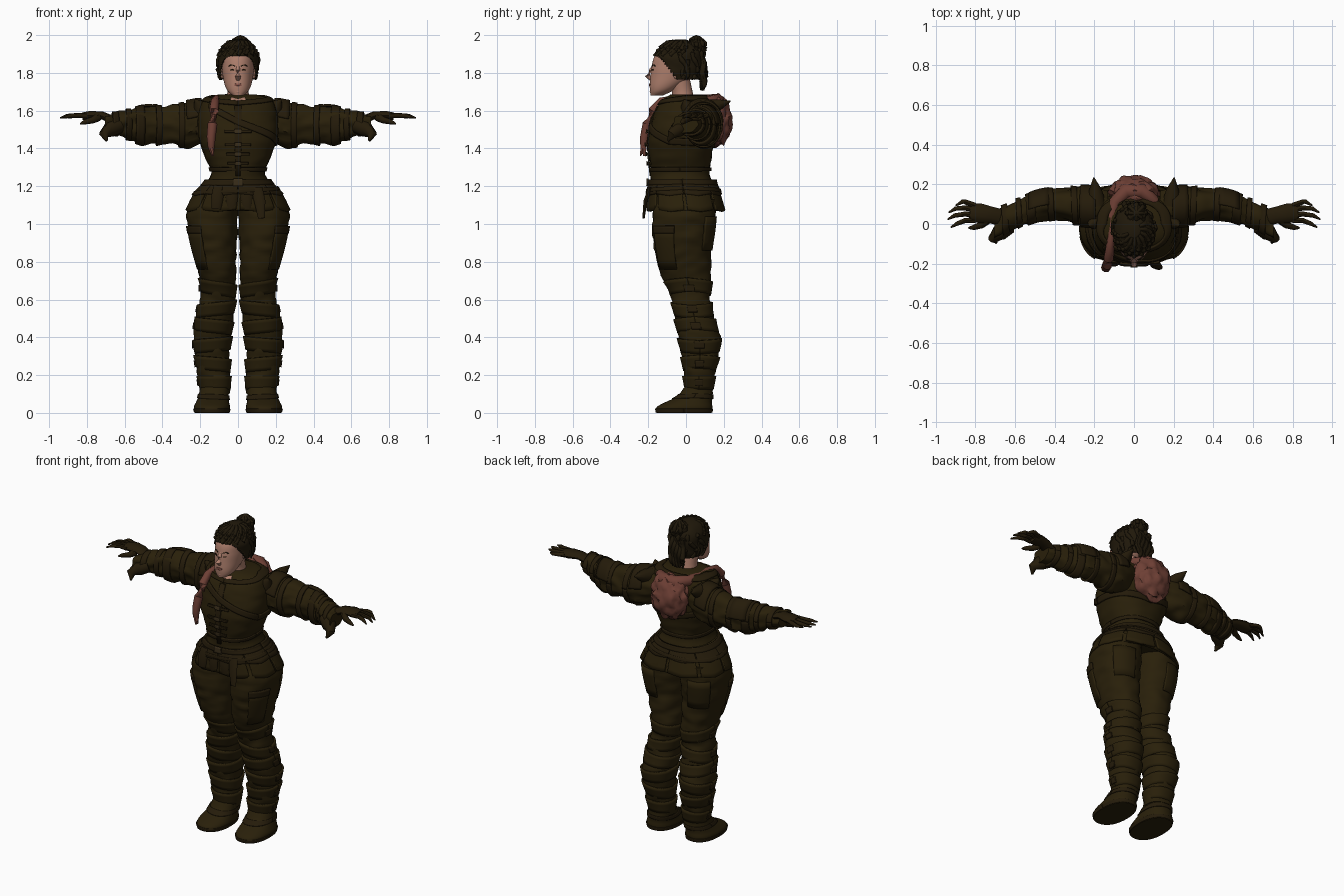
import bpy, bmesh, math, random
from mathutils import Vector, noise

random.seed(4)
PI = math.pi
FRONT = -PI / 2
if "Cube" in bpy.data.objects:
    bpy.data.objects.remove(bpy.data.objects["Cube"])


def material(name, rgb):
    m = bpy.data.materials.new(name)
    m.use_nodes = True
    m.diffuse_color = (*rgb, 1)
    bsdf = m.node_tree.nodes["Principled BSDF"]
    bsdf.inputs["Base Color"].default_value = (*rgb, 1)
    bsdf.inputs["Roughness"].default_value = 0.9
    return m


cloth = material("dark olive cloth", (.022, .014, .003))
leather = material("dark leather", (.018, .011, .003))
hair = material("dark hair", (.014, .009, .003))
skin = material("skin", (.42, .21, .15))
lip = material("lips", (.27, .1, .075))
red = material("rust wool", (.155, .05, .035))
metal = material("dull buckle", (.04, .026, .01))


def finish(name, bm, mat, mirror=False, thick=0):
    bmesh.ops.recalc_face_normals(bm, faces=bm.faces)
    mesh = bpy.data.meshes.new(name)
    bm.to_mesh(mesh)
    bm.free()
    mesh.materials.append(mat)
    ob = bpy.data.objects.new(name, mesh)
    bpy.context.collection.objects.link(ob)
    if thick:
        s = ob.modifiers.new("thickness", "SOLIDIFY")
        s.thickness, s.offset = thick, 0
    if mirror:
        ob.modifiers.new("mirror", "MIRROR")
    bpy.ops.object.select_all(action="DESELECT")
    ob.select_set(True)
    bpy.context.view_layer.objects.active = ob
    bpy.ops.object.shade_smooth_by_angle(angle=math.radians(45))
    return ob


# A profile is an axis, a squareness and rows of (position, centre a, centre b, radius a, radius b)
def sample(rows, k):
    k = min(max(k, rows[0][0]), rows[-1][0])
    i = max(j for j in range(len(rows) - 1) if rows[j][0] <= k)
    h = rows[i + 1][0] - rows[i][0]
    t = (k - rows[i][0]) / h

    def slope(j, c):
        lo, hi = rows[max(j - 1, 0)], rows[min(j + 1, len(rows) - 1)]
        return (hi[c] - lo[c]) / (hi[0] - lo[0])
    out = []
    for c in range(1, 5):
        a, b = rows[i][c], rows[i + 1][c]
        p, q = slope(i, c) * h, slope(i + 1, c) * h
        out.append(a + p * t + (3 * (b - a) - 2 * p - q) * t * t + (2 * (a - b) + p + q) * t ** 3)
    return out


def point(prof, k, ang, off=0):
    axis, power, rows = prof
    ca, cb, ra, rb = sample(rows, k)
    c, s = math.cos(ang), math.sin(ang)
    f = (abs(c) ** power + abs(s) ** power) ** (-1 / power)
    a, b = ca + (ra + off) * c * f, cb + (rb + off) * s * f
    return Vector((a, b, k)) if axis == "z" else Vector((k, a, b))


def grid(bm, rows, closed):
    vs = [[bm.verts.new(p) for p in r] for r in rows]
    n = len(vs[0])
    for a, b in zip(vs, vs[1:]):
        for j in range(n if closed else n - 1):
            bm.faces.new((a[j], a[(j + 1) % n], b[(j + 1) % n], b[j]))
    return vs


def loft(name, prof, mat, mirror=False, folds=0, n=40, steps=40, cap=True, thick=0, keep=None):
    bm = bmesh.new()
    lo, hi = prof[2][0][0], prof[2][-1][0]
    rows = []
    for i in range(steps + 1):
        k = lo + (hi - lo) * i / steps
        row = [point(prof, k, 2 * PI * j / n) for j in range(n)]
        rows.append([point(prof, k, 2 * PI * j / n, folds * noise.noise(p * 13 + Vector((0, 0, p.z * 14))))
                     for j, p in enumerate(row)])
    vs = grid(bm, rows, True)
    if cap:
        bm.faces.new(vs[0])
        bm.faces.new(vs[-1])
    if keep:
        bad = [f for f in bm.faces if not keep(f.calc_center_median())]
        bmesh.ops.delete(bm, geom=bad, context="FACES")
    return finish(name, bm, mat, mirror, thick)


# Strip of material lying on a profile; path is (position, angle)
def ribbon(name, prof, path, width, mat, off=.008, thick=.012, flare=0, mirror=False, n=14):
    bm = bmesh.new()
    pts = []
    for (k0, a0), (k1, a1) in zip(path, path[1:]):
        pts += [(k0 + (k1 - k0) * i / n, a0 + (a1 - a0) * i / n) for i in range(n)]
    pts.append(path[-1])
    rows = [[point(prof, k + width * (u - .5), a, off + flare * u) for k, a in pts]
            for u in (0, .25, .5, .75, 1)]
    grid(bm, rows, False)
    return finish(name, bm, mat, mirror, thick)


def band(name, prof, k, width, mat=leather, tilt=0, **kw):
    path = [(k + tilt * math.cos(i * PI / 2), i * PI / 2) for i in range(5)]
    return ribbon(name, prof, path, width, mat, **kw)


def tube(name, pts, radii, mat, mirror=False, sides=10, flat=1):
    bm = bmesh.new()
    pts = [Vector(p) for p in pts]
    rows = []
    for i, p in enumerate(pts):
        d = (pts[min(i + 1, len(pts) - 1)] - pts[max(i - 1, 0)]).normalized()
        u = d.cross(Vector((0, 0, 1)) if abs(d.z) < .9 else Vector((0, 1, 0))).normalized()
        v = d.cross(u) * flat
        rows.append([p + radii[i] * (u * math.cos(t) + v * math.sin(t))
                     for t in (2 * PI * j / sides for j in range(sides))])
    vs = grid(bm, rows, True)
    bm.faces.new(vs[0])
    bm.faces.new(vs[-1])
    return finish(name, bm, mat, mirror)


def blob(name, pos, size, mat, rough=0, mirror=False, sub=3):
    bm = bmesh.new()
    bmesh.ops.create_icosphere(bm, subdivisions=sub, radius=1)
    for v in bm.verts:
        v.co *= 1 + rough * noise.noise(v.co * 3.5)
        v.co = Vector(pos) + v.co * Vector(size)
    return finish(name, bm, mat, mirror)


torso = ("z", 2.4, [(1.1, 0, 0, .23, .17), (1.2, 0, -.02, .18, .165), (1.27, 0, -.03, .142, .155),
                    (1.35, 0, -.03, .172, .165), (1.45, 0, -.025, .208, .175), (1.55, 0, -.01, .212, .17),
                    (1.62, 0, 0, .2, .15), (1.665, 0, .005, .17, .12), (1.685, 0, .0, .1, .085)])
skirt = ("z", 2.3, [(1.07, 0, 0, .262, .192), (1.15, 0, -.01, .222, .178), (1.23, 0, -.02, .16, .165)])
leg = ("z", 2.2, [(.1, .12, .07, .077, .073), (.2, .127, .07, .084, .081), (.3, .134, .075, .092, .097),
                  (.4, .135, .07, .098, .11), (.48, .127, .05, .098, .104), (.58, .111, .03, .095, .102),
                  (.66, .105, .02, .091, .112), (.75, .11, -.003, .1, .138), (.85, .124, -.015, .115, .148),
                  (.95, .133, -.015, .129, .163), (1.05, .137, -.01, .134, .168), (1.13, .12, 0, .125, .16)])
foot = ("z", 2.3, [(0, .138, -.01, .09, .146), (.03, .138, -.008, .096, .148), (.055, .135, .012, .088, .125),
                   (.085, .13, .045, .08, .095), (.14, .123, .068, .077, .074)])
arm = ("x", 2, [(.13, .07, 1.55, .09, .09), (.2, .085, 1.54, .1, .118), (.27, .09, 1.525, .095, .118),
                (.36, .1, 1.525, .082, .1), (.45, .097, 1.522, .075, .1), (.5, .085, 1.52, .075, .102),
                (.56, .065, 1.525, .07, .083), (.64, .03, 1.53, .07, .06), (.705, -.005, 1.53, .068, .045)])
head = ("z", 2.1, [(1.68, 0, -.155, .028, .032), (1.7, 0, -.135, .052, .055), (1.73, 0, -.11, .068, .082),
                   (1.78, 0, -.075, .08, .113), (1.83, 0, -.06, .085, .122), (1.89, 0, -.045, .083, .12),
                   (1.94, 0, -.03, .06, .085), (1.96, 0, -.03, .02, .03)])
scalp = ("z", 2, [(1.73, 0, -.03, .072, .085), (1.8, 0, -.045, .096, .122), (1.87, 0, -.038, .102, .128),
                  (1.92, 0, -.03, .088, .112), (1.955, 0, -.03, .06, .075), (1.972, 0, -.03, .02, .025)])

# Jacket with straps and closures
loft("jacket", torso, cloth, folds=.006)
ribbon("neckline_skin", torso, [(1.662, FRONT - .22), (1.652, FRONT), (1.662, FRONT + .22)], .018, skin, .003, .004)
ribbon("collar", torso, [(1.64, FRONT), (1.667, 0), (1.667, PI / 2), (1.667, PI), (1.64, FRONT + 2 * PI)], .02, leather, .004)
ribbon("chest_strap", torso, [(1.63, FRONT - .8), (1.54, FRONT), (1.44, -.35)], .035, leather, .004)
ribbon("back_strap", torso, [(1.44, -.35), (1.42, PI / 2), (1.5, PI)], .035, leather, .004)
ribbon("front_placket", torso, [(1.44, FRONT - .09), (1.44, FRONT + .09)], .37, leather, .004, .008)
for z in (1.32, 1.37, 1.42, 1.49):
    ribbon("jacket_clasp", torso, [(z, FRONT - .32), (z, FRONT + .32)], .014, leather, .009)
    ribbon("clasp_buckle", torso, [(z, FRONT - .08), (z, FRONT + .08)], .022, metal, .014, .008)
band("waist_seam", torso, 1.29, .02, off=.003)

# Skirt, hanging panels and belts
loft("skirt", skirt, cloth, cap=False, thick=.012, folds=.006, steps=12)
for i in range(8):
    a = FRONT + (i + .5) * PI / 4
    ribbon("skirt_panel", skirt, [(1.125, a - .35), (1.115, a), (1.125, a + .35)], .1, cloth, .012)
    ribbon("peplum_flap", skirt, [(1.19, a - .38), (1.18, a), (1.19, a + .38)], .06, leather, .02, flare=-.012)
band("belt", skirt, 1.22, .03, off=.012, mat=leather, tilt=.004)
band("second_belt", skirt, 1.175, .018, off=.02, mat=leather, tilt=.015)
ribbon("belt_buckle", skirt, [(1.22, FRONT - .13), (1.22, FRONT + .13)], .04, metal, .02, .009)
tube("hanging_tab", [(.1, -.19, 1.19), (.115, -.215, 1.12), (.125, -.225, 1.03)], [.03, .03, .018], leather, flat=.35)
for x in (-.1, -.03, .04):
    tube("front_tab", [(x, -.185, 1.2), (x * 1.1, -.205, 1.14), (x * 1.15, -.2, 1.08)], [.03, .032, .026], leather, flat=.35)

# Trousers, wrapped shins and boots
loft("trouser_legs", leg, cloth, mirror=True, folds=.01, steps=64)
ribbon("thigh_pocket", leg, [(.87, -1.1), (.87, -.3)], .22, cloth, .002, mirror=True)
ribbon("pocket_flap", leg, [(.97, -1.12), (.97, -.28)], .04, leather, .005, mirror=True)
ribbon("seat_patch", leg, [(.95, .7), (.95, 1.7)], .18, cloth, .0, mirror=True)
for z, tilt in ((.66, .02), (.55, -.015), (.46, .015), (.36, -.012), (.26, .012), (.16, 0)):
    band("shin_wrap", leg, z, .07, mat=cloth, tilt=tilt, off=-.004, flare=.009, mirror=True)
    ribbon("wrap_buckle", leg, [(z, -.25), (z, .2)], .035, leather, .006, mirror=True)
loft("boots", foot, cloth, mirror=True, steps=16)
band("boot_sole", foot, .012, .02, off=.001, thick=.006, mirror=True)
band("boot_strap", foot, .085, .022, off=.002, thick=.008, tilt=.005, mirror=True)

# Sleeves, shoulder guards and gauntlets
loft("sleeves", arm, cloth, mirror=True, folds=.016, steps=50)
for x, w in ((.3, .03), (.42, .03), (.52, .045), (.58, .025), (.65, .03)):
    band("sleeve_band", arm, x, w, off=.0, tilt=.006, flare=.005, mirror=True)
ribbon("shoulder_guard", arm, [(.23, .1), (.235, 1.5), (.23, 2.9)], .08, leather, .003, flare=.006, mirror=True)
ribbon("elbow_guard", arm, [(.48, .1), (.48, 1.6)], .1, leather, .006, mirror=True)
tube("shoulder_spike", [(.19, .1, 1.61), (.195, .17, 1.63), (.203, .235, 1.65)], [.05, .033, .003], leather, True)
tube("shoulder_tip", [(.19, .02, 1.6), (.21, 0, 1.635), (.228, -.01, 1.66)], [.05, .028, .003], leather, True)
tube("cuff_tail", [(.63, -.01, 1.52), (.68, -.045, 1.5), (.71, -.075, 1.475), (.695, -.095, 1.44)],
     [.04, .042, .026, .006], leather, True)

# Gloved hands
tube("palm", [(.66, .03, 1.55), (.72, .045, 1.575), (.78, .055, 1.575), (.825, .055, 1.57)],
     [.042, .042, .05, .042], leather, True, flat=.5)
for y0, y1, x1 in ((.092, .105, .9), (.068, .07, .935), (.042, .035, .94), (.018, -.005, .925)):
    tube("finger", [(.8, y0, 1.573), (.85, (y0 + y1) / 2 + .012, 1.575), (x1 - .035, y1 + .008, 1.572),
                    (x1, y1 - .012, 1.562)], [.014, .013, .011, .004], leather, True, 8)
tube("thumb", [(.74, .02, 1.565), (.77, -.005, 1.55), (.81, -.018, 1.54), (.835, -.02, 1.53)],
     [.022, .018, .013, .005], leather, True, 8)

# Head and face
loft("head", head, skin, steps=36)
loft("neck", ("z", 2, [(1.66, 0, -.015, .062, .06), (1.7, 0, -.02, .056, .055), (1.77, 0, -.04, .06, .06)]), skin, steps=6)
tube("nose", [(0, -.172, 1.835), (0, -.187, 1.81), (0, -.203, 1.783), (0, -.185, 1.768)], [.009, .012, .015, .012], skin)
blob("chin", (0, -.172, 1.7), (.024, .02, .016), skin, sub=2)
blob("ear", (.084, -.05, 1.795), (.01, .02, .028), skin, mirror=True, sub=2)
ribbon("eye", head, [(1.815, FRONT + .26), (1.817, FRONT + .46)], .007, hair, .001, .004, mirror=True)
ribbon("eyebrow", head, [(1.836, FRONT + .2), (1.843, FRONT + .4), (1.837, FRONT + .58)], .005, hair, .001, .004, mirror=True)
ribbon("mouth", head, [(1.736, FRONT - .25), (1.738, FRONT), (1.736, FRONT + .25)], .012, lip, .002, .005)

# Hair: cap, braids over the crown, bun and hanging tail
loft("hair_cap", scalp, hair, thick=.01, folds=.006, n=64,
     keep=lambda c: c.z > 1.765 + 1.3 * min(.095, max(0, -.045 - c.y)))
for i in range(9):
    a = PI * (i / 8) - PI
    pts = [point(scalp, 1.893 + .075 * t / 9, a + .5 * t / 9, .003 + .004 * math.sin(t * 2.5)) for t in range(10)]
    tube("crown_braid", pts, [.011 + .003 * math.cos(t * 2.5) for t in range(10)], hair, sides=8)
for i in range(6):
    a = .2 + (PI - .4) * i / 5
    pts = [point(scalp, 1.77 + .15 * t / 9, a + .2 * math.sin(t * .6), .005) for t in range(10)]
    tube("back_braid", pts, [.012 + .003 * math.sin(t * 2.5) for t in range(10)], hair, sides=8)
blob("bun", (.012, .055, 1.935), (.052, .05, .05), hair, .3)
for i in range(4):
    tilt = i * PI / 4
    pts = [(.012 + .049 * math.cos(t) * math.cos(tilt), .055 + .046 * math.cos(t) * math.sin(tilt), 1.94 + .047 * math.sin(t))
           for t in (2 * PI * j / 16 for j in range(17))]
    tube("bun_coil", pts, [.011 + .003 * math.sin(j * 2) for j in range(17)], hair, sides=8)
for i in range(5):
    x = (i - 2) * .02
    pts = [(x + .008 * math.sin(t + i), .075 + .02 * math.sin(t / 3) + .008 * math.cos(t * 1.3 + i), 1.9 - .024 * t)
           for t in range(9)]
    tube("hair_tail", pts, [.016] * 7 + [.012, .005], hair, sides=8)
for i in range(2):
    tube("side_curl", [(.094 + .005 * math.sin(t * 1.7 + i), -.02 + i * .03, 1.87 - .014 * t) for t in range(8)],
         [.01] * 7 + [.004], hair, True, 8)

# Wool scarf: bundle on the back, neck roll and front strand
blob("scarf_bundle", (0, .16, 1.55), (.125, .082, .135), red, .2, sub=4)
tube("scarf_roll", [(.125, .07, 1.635), (.1, .12, 1.65), (.04, .165, 1.65), (-.04, .165, 1.65), (-.095, .11, 1.655),
                    (-.115, .03, 1.66)], [.012, .028, .04, .04, .032, .022], red)
strand = [(-.11, .05, 1.66), (-.115, -.06, 1.665), (-.122, -.13, 1.65), (-.128, -.175, 1.6), (-.135, -.205, 1.53),
          (-.142, -.22, 1.46), (-.142, -.225, 1.41), (-.135, -.22, 1.36)]
tube("scarf_strand", strand, [.022, .018, .022, .025, .026, .024, .018, .006], red)
for i in range(14):
    p = Vector(strand[2 + i % 5])
    d = Vector((random.uniform(-.02, .02), random.uniform(-.02, 0), -.05))
    tube("scarf_tuft", [p, p + d * .5, p + d], [.014, .011, .002], red, sides=6)
